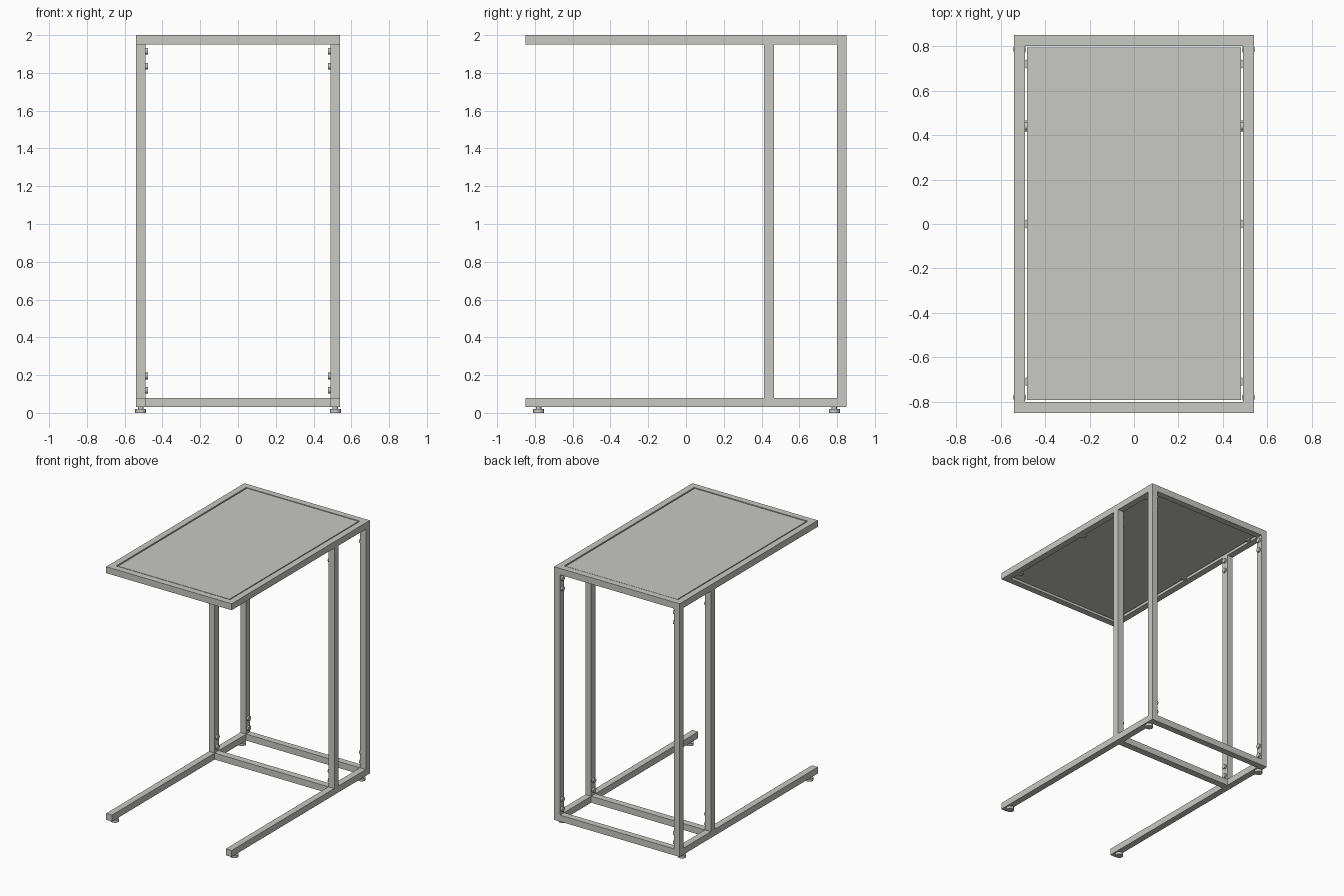
import bpy
import math

cube = bpy.data.objects.get("Cube")
if cube:
    bpy.data.objects.remove(cube, do_unlink=True)

# One warm light grey for the whole table
grey = bpy.data.materials.new("warm_grey")
grey.use_nodes = True
colour = (0.58, 0.58, 0.55, 1)
grey.diffuse_color = colour
grey.node_tree.nodes["Principled BSDF"].inputs["Base Color"].default_value = colour

W, D, T = 0.54, 0.85, 0.05       # half width, half depth, tube size
LOW, TOP = 0.03, 2.0             # underside of base, table height


def box(name, x, y, z):
    """Box from three (min, max) ranges."""
    ranges = (x, y, z)
    bpy.ops.mesh.primitive_cube_add(size=1, location=[sum(r) / 2 for r in ranges])
    ob = bpy.context.object
    ob.name = name
    ob.scale = [r[1] - r[0] for r in ranges]
    bpy.ops.object.transform_apply(location=False, rotation=False, scale=True)
    ob.data.materials.append(grey)
    return ob


def disc(name, radius, height, centre, sideways=False):
    """Short smooth cylinder, upright or along x."""
    bpy.ops.mesh.primitive_cylinder_add(
        vertices=24, radius=radius, depth=height, location=centre,
        rotation=(0, math.pi / 2 if sideways else 0, 0))
    ob = bpy.context.object
    ob.name = name
    ob.data.materials.append(grey)
    bpy.ops.object.shade_smooth_by_angle(angle=math.radians(40))
    return ob


def span(side, a, b):
    """Mirror an x range to one side."""
    return tuple(sorted((side * a, side * b)))


inner = W - T
post_rows = {"front": (0.413, 0.466), "back": (D - T, D)}

for side, label in ((1, "left"), (-1, "right")):
    rail = span(side, inner, W)
    # Top frame and base rails
    box(f"{label}_top_rail", rail, (-D, D), (TOP - T, TOP))
    box(f"{label}_base_rail", rail, (-D, D), (LOW, LOW + T))

    # Uprights with paired bolts on the inner faces
    for row, y in post_rows.items():
        box(f"{label}_{row}_post", rail, y, (LOW + T, TOP - T))
        for z in (0.12, 0.195, 1.835, 1.915):
            centre_y = sum(y) / 2
            disc(f"{label}_{row}_bolt", 0.018, 0.014,
                 (side * (inner - 0.006), centre_y, z), True)

    # Levelling feet: stem and pad
    for y in (-0.78, 0.785):
        disc(f"{label}_foot_stem", 0.014, 0.03, (side * 0.515, y, 0.018))
        disc(f"{label}_foot_pad", 0.029, 0.02, (side * 0.515, y, 0.01))

    # Support tabs under the panel
    for y in (-0.71, 0, 0.72):
        disc(f"{label}_panel_tab", 0.021, 0.01, (side * 0.475, y, 1.958))

# Cross bars
box("front_top_bar", (-inner, inner), (-D, T - D), (TOP - T, TOP))
box("back_top_bar", (-inner, inner), (D - T, D), (TOP - T, TOP))
for row, y in post_rows.items():
    box(f"{row}_base_bar", (-inner, inner), y, (LOW, LOW + T))

# Table panel with a narrow shadow gap
box("table_panel", (-0.481, 0.481), (-0.792, 0.794), (1.963, 1.998))
